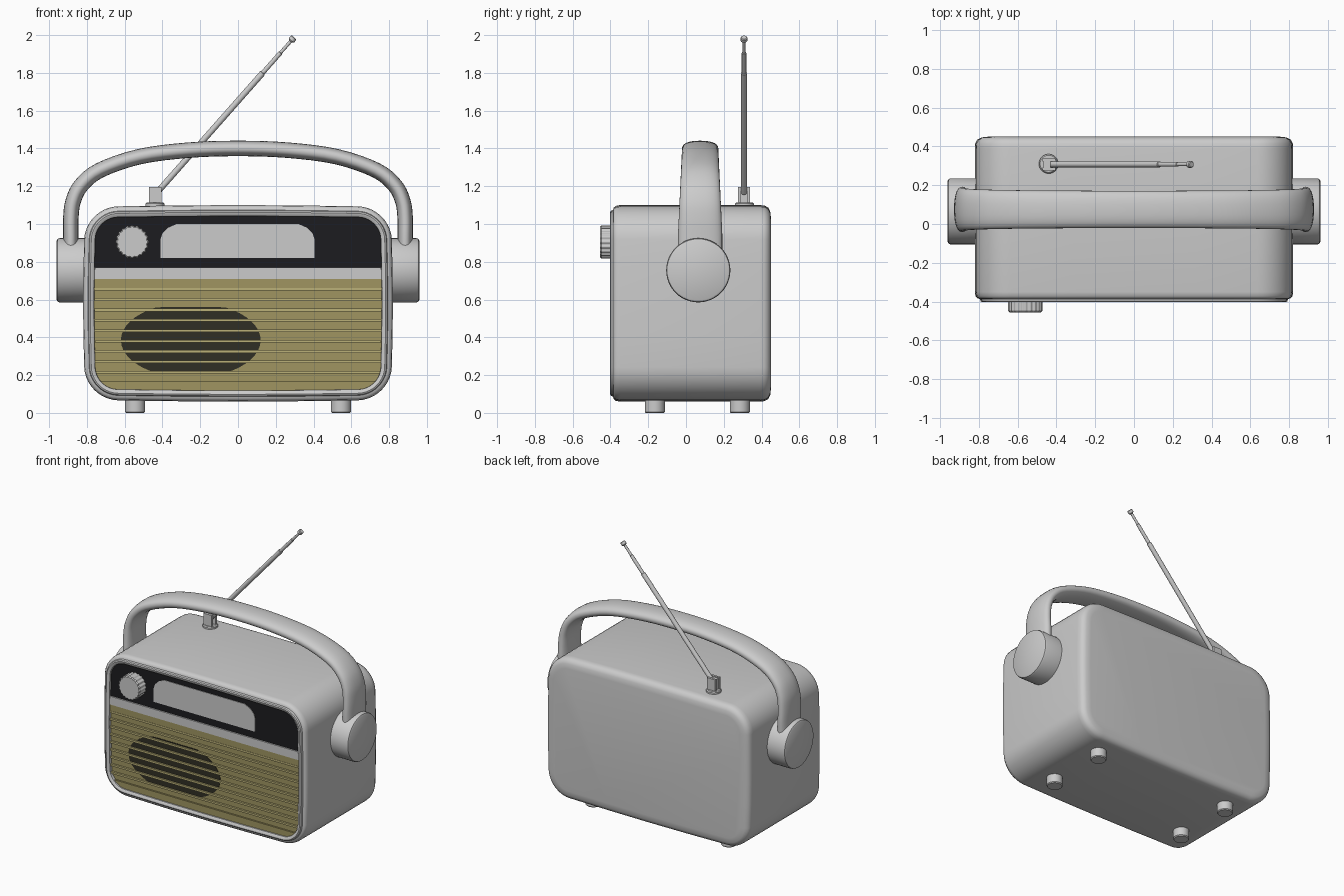
import bpy, bmesh, math
from mathutils import Vector

if "Cube" in bpy.data.objects:
    bpy.data.objects.remove(bpy.data.objects["Cube"])


def material(name, rgb):
    m = bpy.data.materials.new(name)
    m.diffuse_color = (*rgb, 1)
    m.use_nodes = True
    m.node_tree.nodes["Principled BSDF"].inputs["Base Color"].default_value = m.diffuse_color
    return m


BLACK = material("black_panel", (0.012, 0.012, 0.014))
OLIVE = material("grille_olive", (0.35, 0.30, 0.12))
GOLD = material("slat_gold", (0.50, 0.44, 0.19))
DARK = material("speaker_dark", (0.03, 0.028, 0.018))


def loft(name, loops, mat=None, angle=35):
    """Skin a list of equally sized vertex loops and cap both ends."""
    bm = bmesh.new()
    rings = [[bm.verts.new(p) for p in loop] for loop in loops]
    n = len(rings[0])
    for a, b in zip(rings, rings[1:]):
        for i in range(n):
            j = (i + 1) % n
            bm.faces.new((a[i], a[j], b[j], b[i]))
    bm.faces.new(rings[0])
    bm.faces.new(rings[-1])
    bmesh.ops.recalc_face_normals(bm, faces=bm.faces)
    me = bpy.data.meshes.new(name)
    bm.to_mesh(me)
    bm.free()
    ob = bpy.data.objects.new(name, me)
    bpy.context.collection.objects.link(ob)
    if mat:
        me.materials.append(mat)
    bpy.ops.object.select_all(action='DESELECT')
    ob.select_set(True)
    bpy.context.view_layer.objects.active = ob
    bpy.ops.object.shade_smooth_by_angle(angle=math.radians(angle))
    return ob


def spin(name, origin, axis, profile, n=32, mat=None):
    """Round part: profile is (distance along axis, radius)."""
    q = Vector((0, 0, 1)).rotation_difference(Vector(axis))
    o = Vector(origin)
    return loft(name, [[o + q @ Vector((r * math.cos(2 * math.pi * i / n), r * math.sin(2 * math.pi * i / n), d))
                        for i in range(n)] for d, r in profile], mat)


def outline(inset):
    """Front outline of the cabinet as (x, z), with slightly bowed sides."""
    hw, hh, r = 0.82 - inset, 0.52 - inset, 0.175 - inset
    pts = []
    for k, (sx, sz) in enumerate([(1, 1), (-1, 1), (-1, -1), (1, -1)]):
        for i in range(11):
            a = math.pi / 2 * (k + i / 10)
            x = sx * (hw - r) + r * math.cos(a)
            z = sz * (hh - r) + r * math.sin(a)
            pts.append((x, z))
        # midpoints along the straight side carry the bow
        nx, nz = [(-1, 1), (-1, -1), (1, -1), (1, 1)][k]
        for t in (0.25, 0.5, 0.75):
            x0, z0 = pts[-1] if t == 0.25 else start
            start = (x0, z0)
            x1 = -x0 if k % 2 == 0 else x0
            z1 = z0 if k % 2 == 0 else -z0
            pts.append((x0 + (x1 - x0) * t, z0 + (z1 - z0) * t))
    return [(x * (1 - 0.016 * (z / 0.52) ** 2), 0.58 + z * (1 - 0.02 * (x / 0.82) ** 2)) for x, z in pts]


def prism(name, pts, y0, y1, mat=None, zlo=0, zhi=9):
    """Extrude an (x, z) outline along y, clamped between two heights."""
    return loft(name, [[(x, y, min(max(z, zlo), zhi)) for x, z in pts] for y in (y0, y1)], mat)


# Cabinet with softened back, stepped front rim and recess
body = [(0.45, 0.07), (0.446, 0.035), (0.435, 0.013), (0.415, 0.002), (0.39, 0), (-0.35, 0),
        (-0.372, 0.004), (-0.383, 0.014), (-0.386, 0.026), (-0.398, 0.030), (-0.402, 0.038),
        (-0.399, 0.052), (-0.393, 0.058), (-0.365, 0.059)]
loft("cabinet", [[(x, y, z) for x, z in outline(i)] for y, i in body])

# Front panels
inner = outline(0.0585)
prism("control_panel", inner, -0.36, -0.38, BLACK, zlo=0.77)
prism("divider_bar", inner, -0.36, -0.39, None, 0.71, 0.77)
prism("grille_back", inner, -0.36, -0.372, OLIVE, zhi=0.71)
prism("grille_top_strip", inner, -0.36, -0.384, OLIVE, 0.657, 0.71)
prism("grille_bottom_strip", inner, -0.36, -0.384, OLIVE, zhi=0.168)

# Speaker oval behind the slats
oval = [(-0.25 + 0.37 * math.cos(a), 0.385 + 0.20 * math.sin(a))
        for a in (2 * math.pi * i / 48 for i in range(48))]
prism("speaker_opening", oval, -0.37, -0.3745, DARK, 0.21, 0.56)

# Grille slats
for i in range(9):
    z = 0.215 + 0.055 * i
    prism(f"grille_slat_{i + 1}", inner, -0.365, -0.386, GOLD, z - 0.007, z + 0.007)

# Tuning window
window = [(-0.41, 0.82), (0.405, 0.82), (0.405, 0.92), (0.395, 0.95), (0.365, 0.98), (0.32, 1.0),
          (-0.325, 1.0), (-0.37, 0.98), (-0.40, 0.95), (-0.41, 0.92)]
prism("tuning_window", window, -0.37, -0.384)

# Fluted knob
flutes = 20
loft("tuning_knob", [[(-0.56 + r * (1 + 0.035 * math.cos(a * flutes)) * math.cos(a), y,
                       0.905 + r * (1 + 0.035 * math.cos(a * flutes)) * math.sin(a))
                      for a in (2 * math.pi * i / 160 for i in range(160))]
                     for y, r in [(-0.37, 0.085), (-0.448, 0.085), (-0.455, 0.079)]])

# Handle: flattened oval section swept along an arch
half = [(0.885, 0.80), (0.885, 0.92), (0.885, 1.03), (0.873, 1.12), (0.83, 1.205), (0.73, 1.285),
        (0.52, 1.357), (0.26, 1.391), (0, 1.40)]
ctrl = [Vector((-x, z)) for x, z in half] + [Vector(p) for p in half[-2::-1]]
path = []
for i in range(len(ctrl) - 1):
    p0, p1, p2, p3 = (ctrl[min(max(i + k, 0), len(ctrl) - 1)] for k in (-1, 0, 1, 2))
    for t in (0, 0.25, 0.5, 0.75):
        path.append(0.5 * (2 * p1 + (p2 - p0) * t + (2 * p0 - 5 * p1 + 4 * p2 - p3) * t ** 2
                           + (3 * p1 - p0 - 3 * p2 + p3) * t ** 3))
path.append(ctrl[-1])
loops = []
for i, p in enumerate(path):
    tan = (path[min(i + 1, len(path) - 1)] - path[max(i - 1, 0)]).normalized()
    nor = Vector((-tan.y, tan.x))
    wide = 0.117 - 0.021 * min(max((p.y - 0.95) / 0.45, 0), 1)
    loop = []
    for k in range(28):
        c, s = math.cos(2 * math.pi * k / 28), math.sin(2 * math.pi * k / 28)
        u = math.copysign(abs(c) ** 0.85, c) * wide
        v = math.copysign(abs(s) ** 0.85, s) * 0.041
        loop.append((p.x + nor.x * v, 0.075 + u, p.y + nor.y * v))
    loops.append(loop)
loft("handle", loops, angle=50)

# Handle hubs and feet
for side, sx in (("left", -1), ("right", 1)):
    spin(f"handle_hub_{side}", (sx * 0.79, 0.065, 0.755), (sx, 0, 0),
         [(0, 0.17), (0.155, 0.17), (0.165, 0.166), (0.17, 0.157)], 48)
    for end, y in (("front", -0.165), ("back", 0.285)):
        spin(f"foot_{end}_{side}", (sx * 0.545, y, 0), (0, 0, 1),
             [(0, 0.048), (0.006, 0.053), (0.08, 0.053)])

# Antenna: disc, two-pronged pivot block, telescopic rod
spin("antenna_disc", (-0.44, 0.31, 1.08), (0, 0, 1), [(0, 0.05), (0.028, 0.05), (0.034, 0.044)])
block = [(-0.472, 1.10), (-0.405, 1.10), (-0.405, 1.197), (-0.472, 1.197)]
prism("antenna_prong_front", block, 0.276, 0.292)
prism("antenna_prong_back", block, 0.322, 0.338)
prism("antenna_pivot", [(-0.465, 1.10), (-0.43, 1.10), (-0.43, 1.19), (-0.465, 1.19)], 0.29, 0.324)
start, tip = Vector((-0.43, 0.307, 1.165)), Vector((0.297, 0.307, 1.988))
L = (tip - start).length
spin("antenna_rod", start, tip - start,
     [(0, 0.016), (L * 0.77, 0.016), (L * 0.772, 0.012), (L * 0.90, 0.012), (L * 0.902, 0.009),
      (L - 0.03, 0.009), (L - 0.022, 0.018), (L - 0.004, 0.018), (L, 0.014)], 16)
